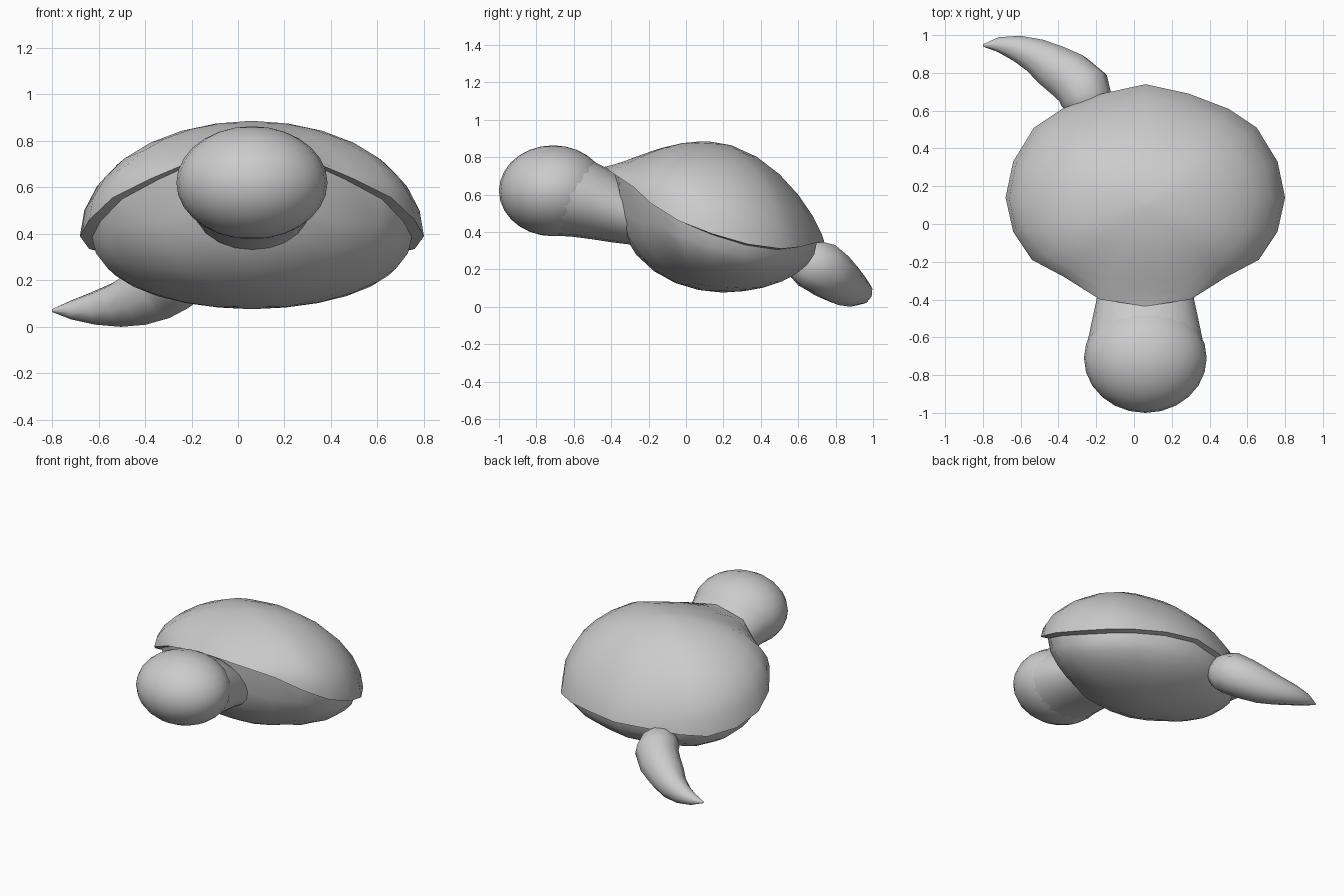
import bpy, bmesh, math

if "Cube" in bpy.data.objects:
    bpy.data.objects.remove(bpy.data.objects["Cube"])

CX = 0.06  # the body is offset because the tail swings to one side


def finish(bm, name, angle=40):
    bmesh.ops.remove_doubles(bm, verts=bm.verts, dist=1e-4)
    bmesh.ops.recalc_face_normals(bm, faces=bm.faces)
    me = bpy.data.meshes.new(name)
    bm.to_mesh(me)
    bm.free()
    ob = bpy.data.objects.new(name, me)
    bpy.context.collection.objects.link(ob)
    smooth(ob, angle)
    return ob


def smooth(ob, angle):
    bpy.ops.object.select_all(action='DESELECT')
    ob.select_set(True)
    bpy.context.view_layer.objects.active = ob
    bpy.ops.object.shade_smooth_by_angle(angle=math.radians(angle))


def loft(bm, rings, cap_first=False, cap_last=False):
    rows = [[bm.verts.new(p) for p in r] for r in rings]
    n = len(rows[0])
    for a, b in zip(rows, rows[1:]):
        for i in range(n):
            j = (i + 1) % n
            bm.faces.new((a[i], a[j], b[j], b[i]))
    if cap_first:
        bm.faces.new(rows[0])
    if cap_last:
        bm.faces.new(rows[-1])


def dome(rim, centre_y, apex_z, powers, steps=7):
    """Rings from the rim to just short of the apex."""
    rings = []
    for k in range(steps + 1):
        t = math.pi / 2 * min(k / steps, 0.98)
        c, s = math.cos(t), math.sin(t)
        rings.append([(CX + (x - CX) * c, centre_y + (y - centre_y) * c,
                       z + (apex_z - z) * s ** p)
                      for (x, y, z), p in zip(rim, powers)])
    return rings


# Half of the shell rim: half width, y, z, dome steepness
half = [(0, -.435, .75, 3), (.24, -.40, .72, 2.3), (.43, -.28, .64, 1.4),
        (.60, -.19, .555, 1.05), (.70, -.04, .46, 1), (.74, .14, .39, 1),
        (.70, .33, .335, 1), (.59, .51, .31, 1.1), (.44, .61, .32, 1.25),
        (.23, .69, .34, 1.5), (0, .74, .345, 1.6)]
full = half + [(-x, y, z, p) for x, y, z, p in half[-2:0:-1]]
rim = [(CX + x, y, z) for x, y, z, p in full]
inner = [(CX + (x - CX) * .93, .15 + (y - .15) * .93, z - .005) for x, y, z in rim]

# Shell with a narrow underside lip
bm = bmesh.new()
loft(bm, [inner] + dome(rim, .10, .885, [p for *_, p in full]), cap_last=True)
finish(bm, "shell")

# Belly hanging below the lip
bm = bmesh.new()
loft(bm, dome(inner, .20, .077, [.75 if y < -.2 else 1 for _, y, _ in inner]), cap_last=True)
finish(bm, "belly")

# Head: a wide ellipsoid
bm = bmesh.new()
bmesh.ops.create_uvsphere(bm, u_segments=24, v_segments=14, radius=1)
for v in bm.verts:
    v.co = (CX + .325 * v.co.x, -.71 + .29 * v.co.y, .62 + .243 * v.co.z)
finish(bm, "head")

# Neck: y, half width, bottom z, top z
bm = bmesh.new()
rings = []
for y, rx, lo, hi in [(-.72, .322, .38, .858), (-.62, .305, .376, .83), (-.51, .282, .362, .785),
                      (-.40, .258, .345, .73), (-.28, .24, .33, .64)]:
    rings.append([(CX + rx * math.cos(a), y, (lo + hi) / 2 + (hi - lo) / 2 * math.sin(a))
                  for a in (2 * math.pi * i / 20 for i in range(20))])
loft(bm, rings, True, True)
finish(bm, "neck")

# Curved, tapering tail
path = [(-.235, .56, .265, .04), (-.24, .59, .255, .10), (-.25, .65, .235, .135),
        (-.27, .72, .21, .145), (-.34, .78, .165, .138), (-.43, .835, .125, .122),
        (-.52, .89, .095, .097), (-.62, .93, .08, .071), (-.72, .95, .072, .04),
        (-.80, .945, .07, .006)]
cu = bpy.data.curves.new("tail", 'CURVE')
cu.dimensions = '3D'
cu.bevel_depth = 1
cu.bevel_resolution = 3
cu.use_fill_caps = True
sp = cu.splines.new('POLY')
sp.points.add(len(path) - 1)
for pt, (x, y, z, r) in zip(sp.points, path):
    pt.co = (x, y, z, 1)
    pt.radius = r
tail = bpy.data.objects.new("tail", cu)
bpy.context.collection.objects.link(tail)
bpy.ops.object.select_all(action='DESELECT')
tail.select_set(True)
bpy.context.view_layer.objects.active = tail
bpy.ops.object.convert(target='MESH')
smooth(bpy.context.view_layer.objects.active, 50)
